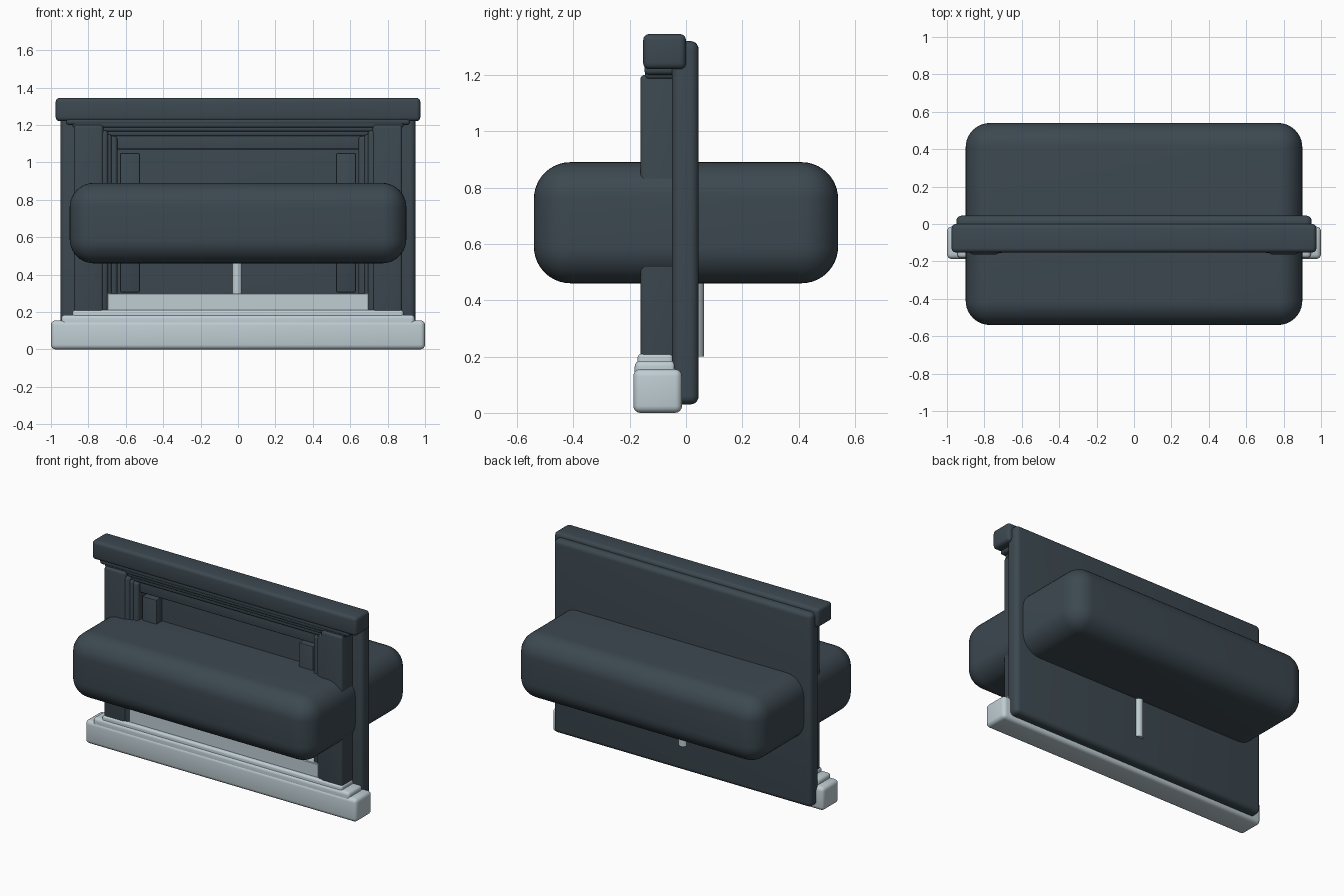
import bpy, math

if "Cube" in bpy.data.objects:
    bpy.data.objects.remove(bpy.data.objects["Cube"])


def material(name, color):
    m = bpy.data.materials.new(name)
    m.diffuse_color = (*color, 1)
    m.use_nodes = True
    m.node_tree.nodes["Principled BSDF"].inputs["Base Color"].default_value = m.diffuse_color
    return m


dark = material("dark_slate", (0.045, 0.065, 0.08))
light = material("pale_stone", (0.52, 0.61, 0.65))


def finish(ob, name, mat):
    ob.name = name
    ob.data.materials.append(mat)
    bpy.ops.object.shade_smooth_by_angle(angle=math.radians(35))
    return ob


def box(name, x, y, z, mat, r=0.015, seg=4):
    """Rounded box from (min, max) ranges on each axis."""
    bpy.ops.mesh.primitive_cube_add(size=1, location=[sum(a) / 2 for a in (x, y, z)])
    ob = bpy.context.object
    ob.scale = [a[1] - a[0] for a in (x, y, z)]
    bpy.ops.object.transform_apply(location=False, rotation=False, scale=True)
    if r:
        b = ob.modifiers.new("rounding", "BEVEL")
        b.width, b.segments = r, seg
        bpy.ops.object.modifier_apply(modifier=b.name)
    return finish(ob, name, mat)


def wide(name, half, y, z, mat, r=0.015, seg=4):
    return box(name, (-half, half), y, z, mat, r, seg)


# Back board and the large cushion passing through it
wide("back_board", 0.95, (-0.05, 0.045), (0.03, 1.32), dark, 0.03, 5)
wide("cushion", 0.90, (-0.54, 0.54), (0.46, 0.89), dark, 0.13, 10)

# Pale stepped base and hearth strip
wide("base_plinth", 1.0, (-0.187, -0.014), (0, 0.155), light, 0.025)
wide("base_step_lower", 0.945, (-0.182, -0.035), (0.10, 0.185), light, 0.02)
wide("base_step_upper", 0.885, (-0.172, -0.045), (0.12, 0.21), light, 0.015)
wide("hearth_strip", 0.70, (-0.15, -0.03), (0.15, 0.30), light, 0.004, 1)

# Mantel with its mouldings and lintel
wide("mantel_shelf", 0.975, (-0.152, 0.0), (1.22, 1.345), dark, 0.022)
wide("mantel_moulding_1", 0.92, (-0.148, -0.03), (1.20, 1.24), dark, 0.016)
wide("mantel_moulding_2", 0.885, (-0.145, -0.03), (1.185, 1.22), dark, 0.014)
wide("lintel_step_1", 0.74, (-0.135, -0.03), (1.165, 1.20), dark, 0.012)
wide("lintel_step_2", 0.70, (-0.125, -0.03), (1.14, 1.18), dark, 0.012)
wide("lintel", 0.66, (-0.11, -0.03), (1.07, 1.15), dark, 0.008)

# Stepped pillars and inner jamb blocks, mirrored left and right
PILLAR = [(0.72, 0.878, -0.162, 1.20), (0.695, 0.76, -0.155, 1.17),
          (0.675, 0.74, -0.145, 1.15), (0.645, 0.72, -0.135, 1.14)]
for side, s in (("left", -1), ("right", 1)):
    for i, (x0, x1, y, top) in enumerate(PILLAR):
        box(f"{side}_pillar_step_{i + 1}", sorted((s * x0, s * x1)),
            (y, -0.03), (0.19, top), dark, 0.016)
    box(f"{side}_jamb_block", sorted((s * 0.525, s * 0.63)),
        (-0.11, -0.03), (0.305, 1.05), dark, 0.006, 2)

# Oval support post under the cushion
bpy.ops.mesh.primitive_cylinder_add(vertices=24, radius=1, depth=1, location=(-0.005, 0, 0.38))
post = bpy.context.object
post.scale = (0.04, 0.064, 0.36)
bpy.ops.object.transform_apply(location=False, rotation=False, scale=True)
finish(post, "support_post", light)
